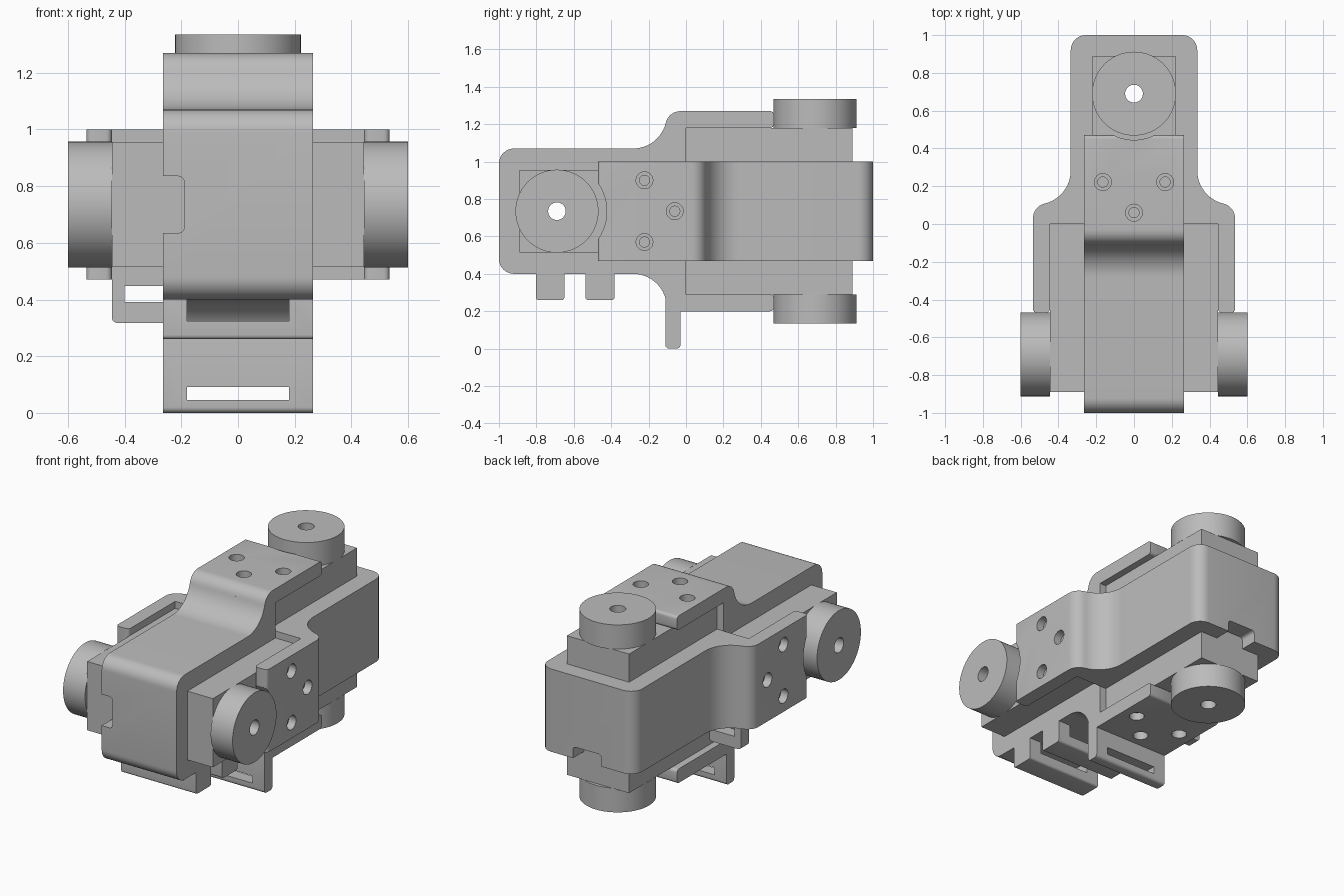
import bpy, bmesh, math
from mathutils import Vector

if "Cube" in bpy.data.objects:
    bpy.data.objects.remove(bpy.data.objects["Cube"])

grey = bpy.data.materials.new("plain_grey")
grey.diffuse_color = (0.5, 0.5, 0.5, 1)
grey.use_nodes = True
grey.node_tree.nodes["Principled BSDF"].inputs["Base Color"].default_value = grey.diffuse_color
ZC = 0.735  # height of the joint centre line

# Each half of the joint uses (u, h, w): along the bracket, across its arms, across its width
def front(u, h, w):
    return Vector((w, -u, ZC + h))

def rear(u, h, w):
    return Vector((h, u, ZC + w))

def world(x, z, y):
    return Vector((x, y, z))

def arc(cx, cy, r, a0, a1, n=8):
    return [(cx + r * math.cos(math.radians(a0 + (a1 - a0) * i / n)),
             cy + r * math.sin(math.radians(a0 + (a1 - a0) * i / n))) for i in range(n + 1)]

def rounded(x0, x1, y0, y1, r):
    return (arc(x1 - r, y1 - r, r, 0, 90, 5) + arc(x0 + r, y1 - r, r, 90, 180, 5)
            + arc(x0 + r, y0 + r, r, 180, 270, 5) + arc(x1 - r, y0 + r, r, 270, 360, 5))

def rect(x0, x1, y0, y1):
    return [(x0, y0), (x1, y0), (x1, y1), (x0, y1)]

def circle(x, y, r, n=48):
    return arc(x, y, r, 0, 360, n)[:-1]

def prism(name, pts, lo, hi, place):
    """Extrude a 2D outline from lo to hi, then place it in the world."""
    bm = bmesh.new()
    a = [bm.verts.new(place(p[0], p[1], lo)) for p in pts]
    b = [bm.verts.new(place(p[0], p[1], hi)) for p in pts]
    bm.faces.new(a)
    bm.faces.new(b[::-1])
    for i in range(len(pts)):
        j = (i + 1) % len(pts)
        bm.faces.new((a[i], b[i], b[j], a[j]))
    bmesh.ops.recalc_face_normals(bm, faces=bm.faces)
    me = bpy.data.meshes.new(name)
    bm.to_mesh(me)
    bm.free()
    me.materials.append(grey)
    ob = bpy.data.objects.new(name, me)
    bpy.context.collection.objects.link(ob)
    return ob

def cut(ob, cutters):
    for c in cutters:
        c.hide_render = True
        m = ob.modifiers.new("cut", 'BOOLEAN')
        m.operation, m.solver, m.object = 'DIFFERENCE', 'EXACT', c
        bpy.context.view_layer.objects.active = ob
        bpy.ops.object.modifier_apply(modifier=m.name)
        bpy.data.objects.remove(c)

def swap(place):  # outline in (u, w), extruded along h
    return lambda u, w, h: place(u, h, w)

def cross(place):  # outline in (h, w), extruded along u
    return lambda h, w, u: place(u, h, w)

def bracket(name, place, clearance):
    # Flared U-shaped outline, one half mirrored onto the other
    t = math.degrees(math.asin(0.06 / 0.26))
    half = (arc(0.92, 0.255, 0.08, 0, 90)
            + arc(0.283, 0.515, 0.18, 270, 180 + t, 12)
            + arc(0.03, 0.455, 0.08, t, 90)
            + arc(-0.45, 0.515, 0.02, 90, 180, 4)
            + arc(-0.45, 0.465, 0.02, 180, 270, 4)
            + [(0, 0.445), (0, 0.22), (0.89, 0.22)])
    ob = prism(name, half + [(u, -h) for u, h in reversed(half)], -0.265, 0.265, place)
    side = swap(place)
    cutters = []
    for s in (-1, 1):
        # Horn clearance at the arm tips
        cutters.append(prism("c", circle(-0.69, 0, clearance, 64), s * 0.43, s * 0.6, side))
        # Counterbored screw holes
        for u, w in ((-0.222, 0.165), (-0.222, -0.165), (-0.06, 0)):
            cutters.append(prism("c", circle(u, w, 0.045, 24), s * 0.485, s * 0.6, side))
            cutters.append(prism("c", circle(u, w, 0.027, 24), s * 0.43, s * 0.6, side))
    # Cable notch in the end wall
    cutters.append(prism("c", rounded(-0.1, 0.1, -0.4, -0.19, 0.02), 0.86, 1.05, cross(place)))
    cut(ob, cutters)

def motor(name, place):
    across = lambda u, h, w: place(u, h, w)
    body = prism(name + "_motor", rect(0, 0.89, -0.22, 0.22), -0.445, 0.445, across)
    cut(body, [prism("c", circle(0.69, 0, 0.047), -0.7, 0.7, across)])
    for s, label in ((-1, "a"), (1, "b")):
        horn = prism(name + "_horn_" + label, circle(0.69, 0, 0.222, 64), s * 0.445, s * 0.6, across)
        cut(horn, [prism("c", circle(0.69, 0, 0.047), -0.7, 0.7, across)])

bracket("front_bracket", front, 0.245)
bracket("rear_bracket", rear, 0.266)
motor("front", front)
motor("rear", rear)

# Strap leg below the front bracket
leg = prism("strap_leg", rounded(0.03, 0.11, -0.735, -0.45, 0.02), -0.265, 0.265, front)
cut(leg, [prism("c", rect(-0.18, 0.18, 0.045, 0.092), -0.3, 0.1, world)])

# Two slotted strap tabs under the front bracket
for name, u0, u1 in (("front_tab", 0.65, 0.803), ("back_tab", 0.382, 0.538)):
    tab = prism(name, rounded(u0, u1, -0.475, -0.30, 0.015), -0.265, 0.265, front)
    cut(tab, [prism("c", rect(-0.18, 0.18, 0.325, 0.4), -1.1, -0.2, world)])

# Small side loop under the rear bracket
loop = prism("side_loop", rounded(-0.445, -0.222, 0.317, 0.50, 0.02), 0.0, 0.08, world)
cut(loop, [prism("c", rect(-0.4, -0.25, 0.392, 0.448), -0.1, 0.2, world)])

# Smooth the rounded surfaces, keep the edges crisp
for ob in bpy.data.objects:
    ob.select_set(True)
    bpy.context.view_layer.objects.active = ob
bpy.ops.object.shade_smooth_by_angle(angle=math.radians(30))
